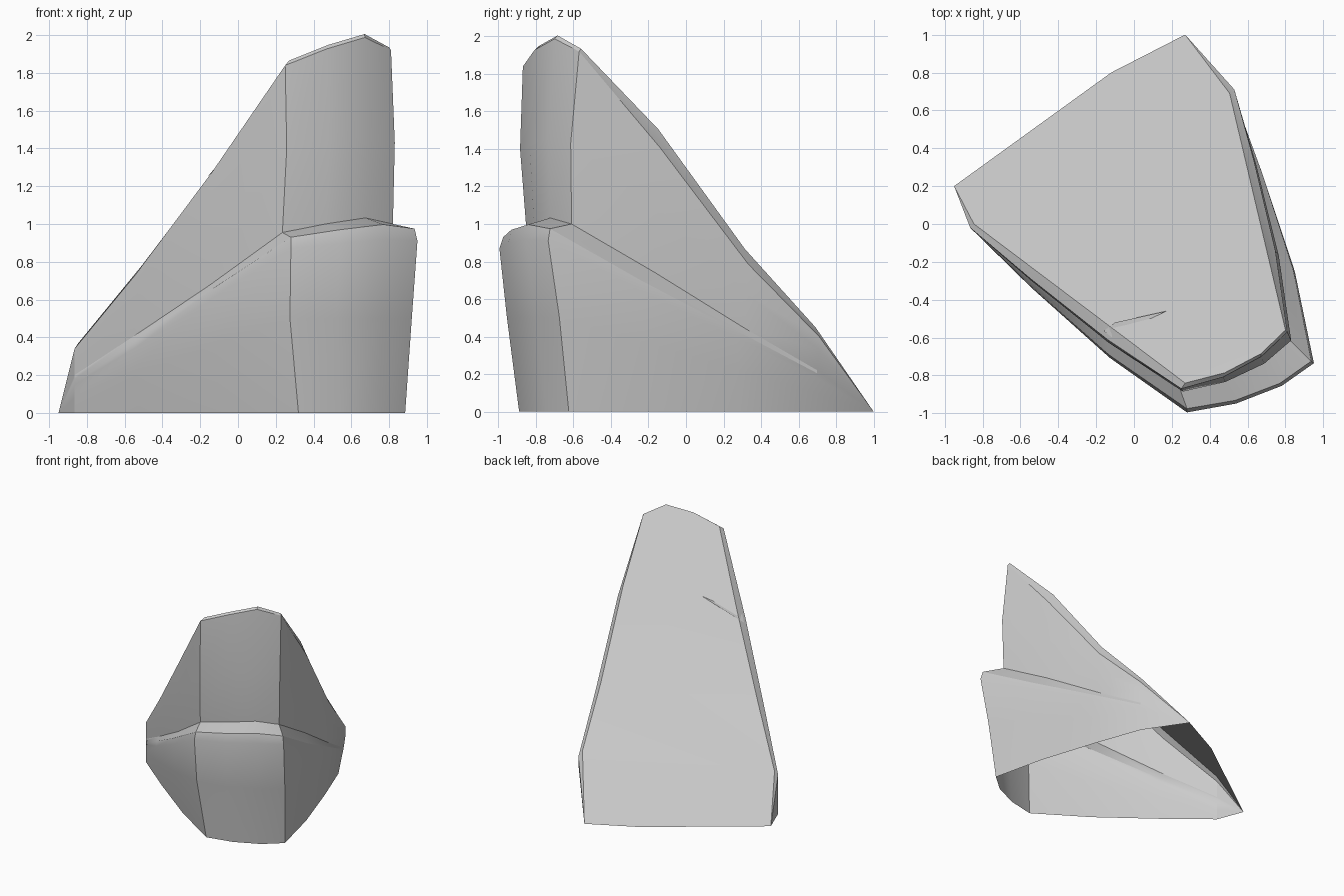
import bpy
import bmesh
from mathutils import Vector as V
from mathutils.bvhtree import BVHTree

if "Cube" in bpy.data.objects:
    bpy.data.objects.remove(bpy.data.objects["Cube"])

# Shared rear corners where every tier of the shell converges
BACK_L, BACK_M, BACK_R = V((-.95, .2, 0)), V((-.12, .8, 0)), V((.27, 1, 0))
OUT_F, OUT_L, OUT_R = V((.37, -.93, 0)), V((-.65, -.76, 0)), V((.96, .28, 0))

# Tiers: front-left, front-right, nose crest, side bulge, side rise at 1/3 and 2/3
# (left pair, right pair), rear heights left and right
TIERS = [
    ((.32, -.89, 0), (.885, -.625, 0), 0, .03, (0, 0), (0, 0), 0, 0),               # open base
    ((.275, -.955, .5), (.92, -.675, .5), 0, .04, (0, 0), (0, 0), .08, .1),         # lower wall
    ((.28, -.995, .87), (.95, -.735, .91), .02, .045, (-.02, -.02), (-.02, -.01), .15, .18),  # lip underside
    ((.28, -.975, .93), (.935, -.725, .975), .035, .045, (-.02, -.02), (-.02, -.01), .18, .205),  # lip top
    ((.235, -.85, .955), (.82, -.61, 1), .045, .035, (-.03, -.02), (0, -.01), .2, .22),  # ledge
    ((.258, -.885, 1.4), (.83, -.615, 1.43), .03, .035, (-.04, -.03), (.02, -.03), .28, .33),  # upper wall
    ((.25, -.87, 1.84), (.81, -.57, 1.92), .09, .03, (-.07, -.06), (-.01, -.07), .34, .4),  # wall rim
    ((.27, -.84, 1.865), (.8, -.56, 1.935), .09, 0, (-.05, -.04), (.06, -.03), .37, .45),  # slope edge
]


def tier_points(fl, fr, crest, bulge, rise_l, rise_r, zl, zr):
    fl, fr = V(fl), V(fr)
    s = .04 * min(zr, .3) / .3
    l3, r3 = V((-.865, -.02, zl)), V((.49 + s, .67 + s, zr))
    if bulge == 0:   # slope edge sits inside the wall rim
        r3 += V((-.025, -.02, 0))
        l3 += V((.02, .02, 0))

    def side(front, rear, out, rise):
        return [front.lerp(rear, t) + out * bulge * k + V((0, 0, h))
                for t, k, h in zip((.33, .7), (1, .7), rise)]
    l1, l2 = side(fl, l3, OUT_L, rise_l)
    r1, r2 = side(fr, r3, OUT_R, rise_r)
    f1 = fl.lerp(fr, .36) + OUT_F * .05 + V((0, 0, crest * .65))
    f2 = fl.lerp(fr, .72) + OUT_F * .05 + V((0, 0, crest))
    return [l3, l2, l1, fl, f1, f2, fr, r1, r2, r3]


def make_object(name, bm):
    me = bpy.data.meshes.new(name)
    bm.to_mesh(me)
    bm.free()
    ob = bpy.data.objects.new(name, me)
    bpy.context.collection.objects.link(ob)
    bpy.ops.object.select_all(action='DESELECT')
    ob.select_set(True)
    bpy.context.view_layer.objects.active = ob
    bpy.ops.object.shade_smooth_by_angle(angle=.45)
    return ob


# Stepped wall shell, open underneath, closed above by the sloping panel
bm = bmesh.new()
bl, bmid, br = [bm.verts.new(p) for p in (BACK_L, BACK_M, BACK_R)]
rows = [[bm.verts.new(p) for p in tier_points(*t)] for t in TIERS]
for a, b in zip(rows, rows[1:]):
    for i in range(9):
        bm.faces.new((a[i], a[i + 1], b[i + 1], b[i]))
    bm.faces.new((bl, a[0], b[0]))
    bm.faces.new((a[9], br, b[9]))
l3, l2, l1, fl, f1, f2, fr, r1, r2, r3 = rows[-1]
bm.faces.new((bl, l3, r3, br, bmid))
bm.faces.new((l3, l2, r2, r3))
bm.faces.new((l2, l1, r1, r2))
top = bm.faces.new((l1, fl, f1, f2, fr, r1))
bmesh.ops.recalc_face_normals(bm, faces=bm.faces)
if top.normal.z < 0:
    bmesh.ops.reverse_faces(bm, faces=bm.faces)
tree = BVHTree.FromBMesh(bm)
make_object("stepped_shell", bm)

# Small sliver fold lying on the left rim of the slope
bm = bmesh.new()
pts = []
for x, y, lift in ((.17, -.46, .015), (-.1, -.52, .02), (-.115, -.6, .0), (-.16, -.565, .01)):
    hit = tree.ray_cast(V((x, y, 5)), V((0, 0, -1)))[0]
    pts.append(bm.verts.new((x, y, hit.z + lift)))
bm.faces.new((pts[0], pts[1], pts[2]))
bm.faces.new((pts[1], pts[3], pts[2]))
bmesh.ops.recalc_face_normals(bm, faces=bm.faces)
make_object("rim_fold", bm)
